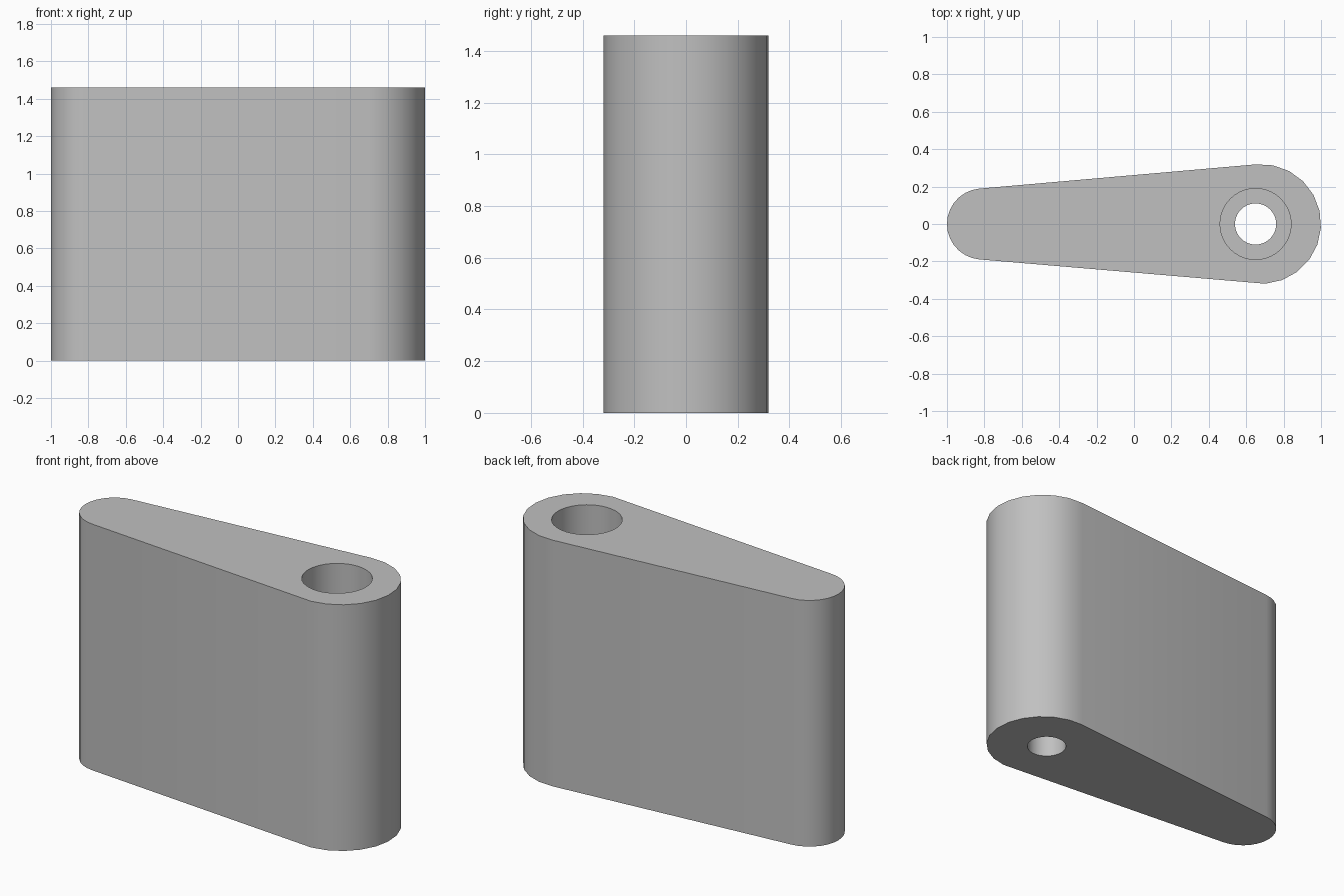
import bpy
import bmesh
from math import cos, sin, radians

cube = bpy.data.objects.get("Cube")
if cube:
    bpy.data.objects.remove(cube)

HEIGHT = 1.46
SHELF = 0.4            # floor of the wide bore
HOLE_X = 0.65

grey = bpy.data.materials.new("plain grey")
grey.use_nodes = True
colour = (0.53, 0.53, 0.53, 1)
grey.diffuse_color = colour
grey.node_tree.nodes["Principled BSDF"].inputs["Base Color"].default_value = colour


def arc(cx, radius, start, end, steps):
    """Points along an arc centred on the x axis, angles in degrees."""
    angles = [radians(start + (end - start) * i / steps) for i in range(steps + 1)]
    return [(cx + radius * cos(a), radius * sin(a)) for a in angles]


bm = bmesh.new()


def ring(points, z):
    verts = [bm.verts.new((x, y, z)) for x, y in points]
    edges = [bm.edges.new((verts[i - 1], verts[i])) for i in range(len(verts))]
    return verts, edges


def wall(lower, upper):
    """Join two matching rings with quads."""
    a, b = lower[0], upper[0]
    for i in range(len(a)):
        bm.faces.new((a[i - 1], a[i], b[i], b[i - 1]))


def cap(outer, inner):
    """Fill the flat area between two rings at one height."""
    bmesh.ops.triangle_fill(bm, use_beauty=True, use_dissolve=False,
                            edges=outer[1] + inner[1])


# Tapered outline with a broad and a narrow round end
outline = arc(0.68, 0.32, -86, 95, 11) + arc(-0.81, 0.19, 95, 265, 14)
wide = arc(HOLE_X, 0.19, 0, 360, 40)[:-1]
narrow = arc(HOLE_X, 0.11, 0, 360, 40)[:-1]

body_low, body_top = ring(outline, 0), ring(outline, HEIGHT)
hole_low, hole_top = ring(narrow, 0), ring(narrow, SHELF)
bore_low, bore_top = ring(wide, SHELF), ring(wide, HEIGHT)

# Outer side, stepped bore, and the flat ends
wall(body_low, body_top)
wall(hole_low, hole_top)
wall(hole_top, bore_low)
wall(bore_low, bore_top)
cap(body_low, hole_low)
cap(body_top, bore_top)
bmesh.ops.recalc_face_normals(bm, faces=bm.faces)

mesh = bpy.data.meshes.new("tapered_arm")
bm.to_mesh(mesh)
bm.free()
mesh.materials.append(grey)
arm = bpy.data.objects.new("tapered_arm", mesh)
bpy.context.collection.objects.link(arm)

# Smooth sides with sharp rims
bpy.ops.object.select_all(action="DESELECT")
arm.select_set(True)
bpy.context.view_layer.objects.active = arm
bpy.ops.object.shade_smooth_by_angle(angle=radians(30))
